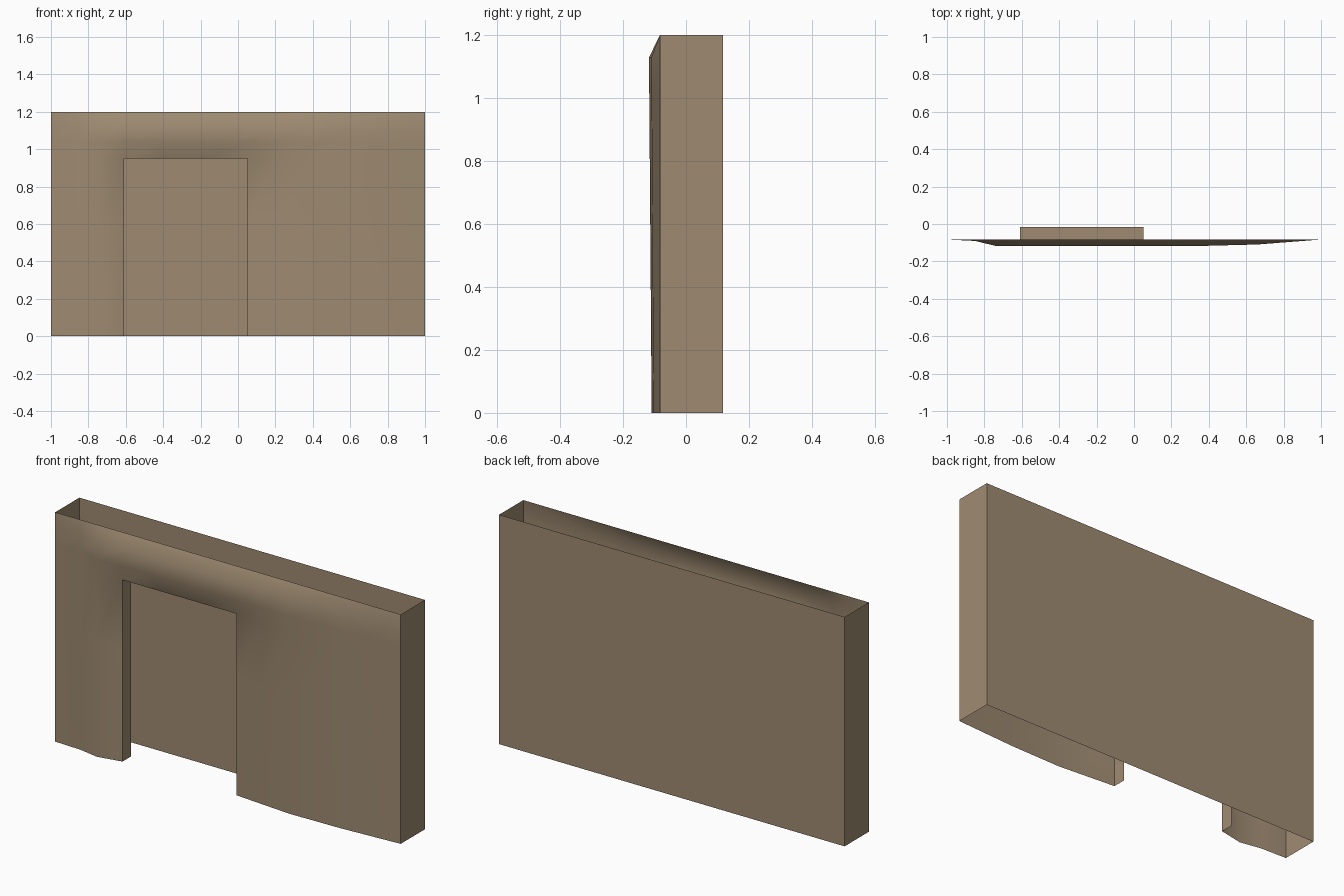
import bpy, bmesh

if "Cube" in bpy.data.objects:
    bpy.data.objects.remove(bpy.data.objects["Cube"])

mat = bpy.data.materials.new("tan_plaster")
mat.diffuse_color = (0.345, 0.258, 0.167, 1)
mat.use_nodes = True
mat.node_tree.nodes["Principled BSDF"].inputs["Base Color"].default_value = mat.diffuse_color

W, H = 1.0, 1.2                  # half width, height
FRONT, REVEAL, BACK = -0.083, -0.015, 0.117
DL, DR, DH = -0.61, 0.05, 0.95   # doorway left, right, top


def finish(name, bm, smooth=False):
    me = bpy.data.meshes.new(name)
    bm.to_mesh(me)
    bm.free()
    me.materials.append(mat)
    for p in me.polygons:
        p.use_smooth = smooth
    ob = bpy.data.objects.new(name, me)
    bpy.context.collection.objects.link(ob)


def ribbon(name, path, extrude):
    """Open sheet: a path of points swept along one vector."""
    bm = bmesh.new()
    a = [bm.verts.new(p) for p in path]
    b = [bm.verts.new([c + d for c, d in zip(p, extrude)]) for p in path]
    for i in range(len(a) - 1):
        bm.faces.new((a[i], a[i + 1], b[i + 1], b[i]))
    finish(name, bm)


def lerp(t, pts):
    """Piecewise linear profile."""
    if t <= pts[0][0]:
        return pts[0][1]
    for (x0, y0), (x1, y1) in zip(pts, pts[1:]):
        if t <= x1:
            return y0 + (y1 - y0) * (t - x0) / (x1 - x0)
    return pts[-1][1]


def bulge(x, z):
    """Swell of the front: zero at the outer edges and at the doorway edge."""
    outer_x = lerp(x, [(-1, 0), (-.85, .22), (-.74, 1), (.37, 1), (.66, .78), (1, 0)])
    outer_z = lerp(z, [(1.13, 1), (1.2, 0)])
    inner = max(lerp(x, [(-.74, 1), (DL, 0)]),
                lerp(x, [(DR, 0), (.37, 1)]),
                lerp(z, [(DH, 0), (1.04, 1)]))
    amount = lerp(z, [(0, .026), (1.05, .034)])
    return amount * min(outer_x, outer_z, inner)


# Swollen front face, leaving the doorway open
xs = [-W, -.85, -.74, DL, -.4, -.15, DR, .2, .37, .66, W]
zs = [0, .3, .6, DH, 1.04, 1.13, H]
bm = bmesh.new()
grid = [[bm.verts.new((x, FRONT - bulge(x, z), z)) for x in xs] for z in zs]
for j in range(len(zs) - 1):
    for i in range(len(xs) - 1):
        if zs[j] < DH and DL <= xs[i] < DR:
            continue
        bm.faces.new((grid[j][i], grid[j][i + 1], grid[j + 1][i + 1], grid[j + 1][i]))
loose = [v for v in bm.verts if not v.link_faces]
bmesh.ops.delete(bm, geom=loose, context='VERTS')
finish("front_wall", bm, True)

# Side and back walls, open at top and bottom
ribbon("side_and_back_walls",
       [(W, FRONT, 0), (W, BACK, 0), (-W, BACK, 0), (-W, FRONT, 0)], (0, 0, H))

# Shallow lining of the doorway
ribbon("doorway_lining",
       [(DL, FRONT, 0), (DL, FRONT, DH), (DR, FRONT, DH), (DR, FRONT, 0)],
       (0, REVEAL - FRONT, 0))
bm = None
for ob in bpy.data.objects:
    if ob.name == "doorway_lining":
        # lining faces look into the opening
        c = ((DL + DR) / 2, 0, DH / 2)
        p = ob.data.polygons[0]
        if p.normal.x * (c[0] - p.center.x) < 0:
            ob.data.flip_normals()
